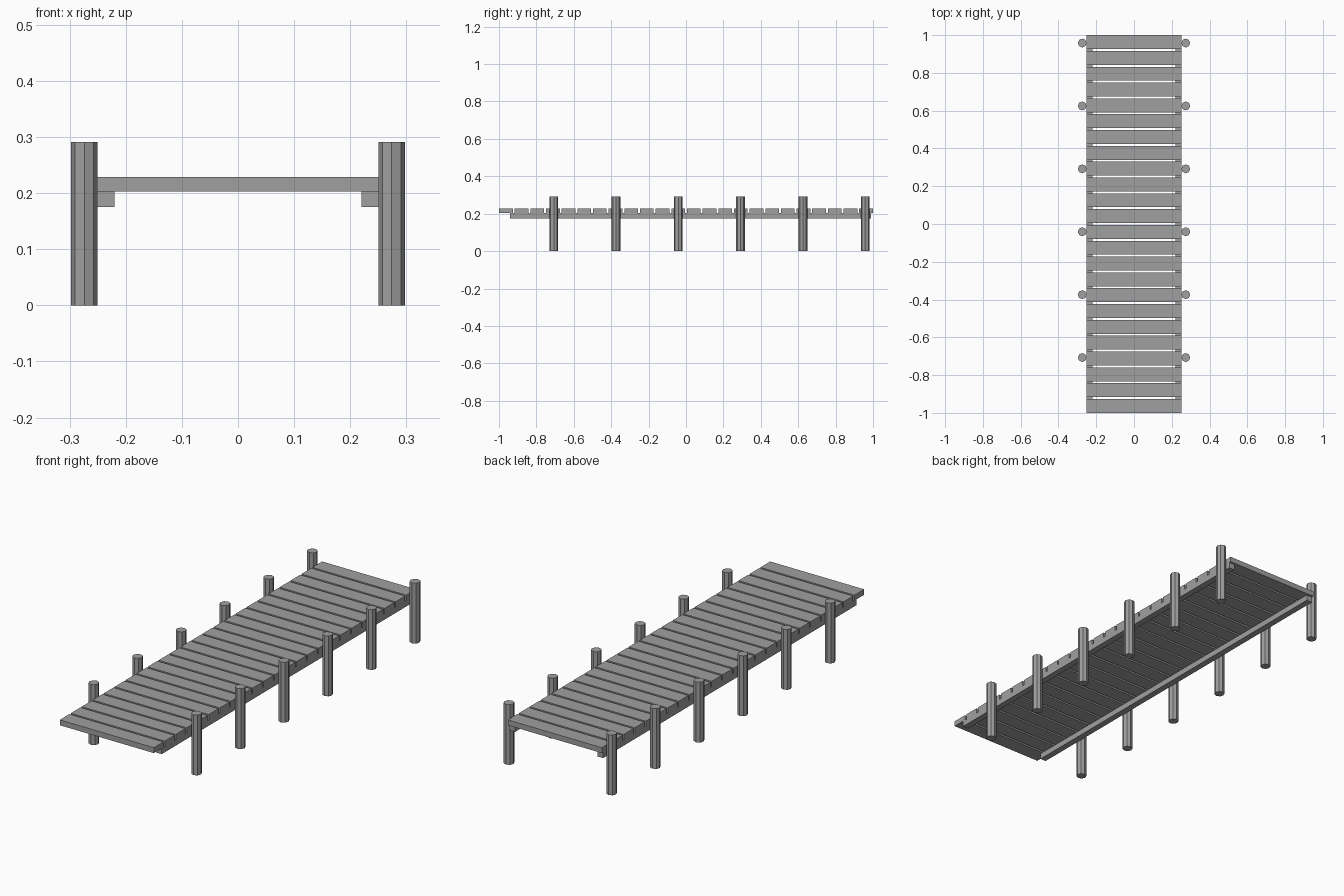
import bpy

# Remove the default cube only
cube = bpy.data.objects.get("Cube")
if cube:
    bpy.data.objects.remove(cube, do_unlink=True)


def make_material(name, value):
    mat = bpy.data.materials.new(name)
    mat.use_nodes = True
    colour = (value, value, value, 1)
    mat.diffuse_color = colour
    mat.node_tree.nodes["Principled BSDF"].inputs["Base Color"].default_value = colour
    return mat


GREY = make_material("weathered grey", 0.35)


def finish(obj, name):
    obj.name = name
    obj.data.name = name
    obj.data.materials.append(GREY)


def box(name, low, high):
    """Box spanning two opposite corners."""
    centre = [(a + b) / 2 for a, b in zip(low, high)]
    bpy.ops.mesh.primitive_cube_add(size=1, location=centre)
    obj = bpy.context.object
    obj.scale = [b - a for a, b in zip(low, high)]
    bpy.ops.object.transform_apply(location=False, rotation=False, scale=True)
    finish(obj, name)


# Deck planks, evenly spaced with narrow gaps
PLANKS = 24
GAP = 0.01
HALF_WIDTH = 0.251
DECK_LOW, DECK_TOP = 0.203, 0.229
depth = (2 - GAP * (PLANKS - 1)) / PLANKS
for i in range(PLANKS):
    y = -1 + i * (depth + GAP)
    box(f"deck_plank_{i + 1}", (-HALF_WIDTH, y, DECK_LOW), (HALF_WIDTH, y + depth, DECK_TOP))

POST_RADIUS = 0.0235
POST_HEIGHT = 0.291
for side, sign in (("left", 1), ("right", -1)):
    # Long beam under the deck edge
    inner, outer = sorted((sign * 0.22, sign * HALF_WIDTH))
    box(f"{side}_beam", (inner, -0.94, 0.175), (outer, 0.99, DECK_LOW))

    # Row of eight-sided posts
    for i in range(6):
        bpy.ops.mesh.primitive_cylinder_add(
            vertices=8, radius=POST_RADIUS, depth=POST_HEIGHT,
            location=(sign * 0.274, -0.707 + i * 0.333, POST_HEIGHT / 2))
        finish(bpy.context.object, f"{side}_post_{i + 1}")
